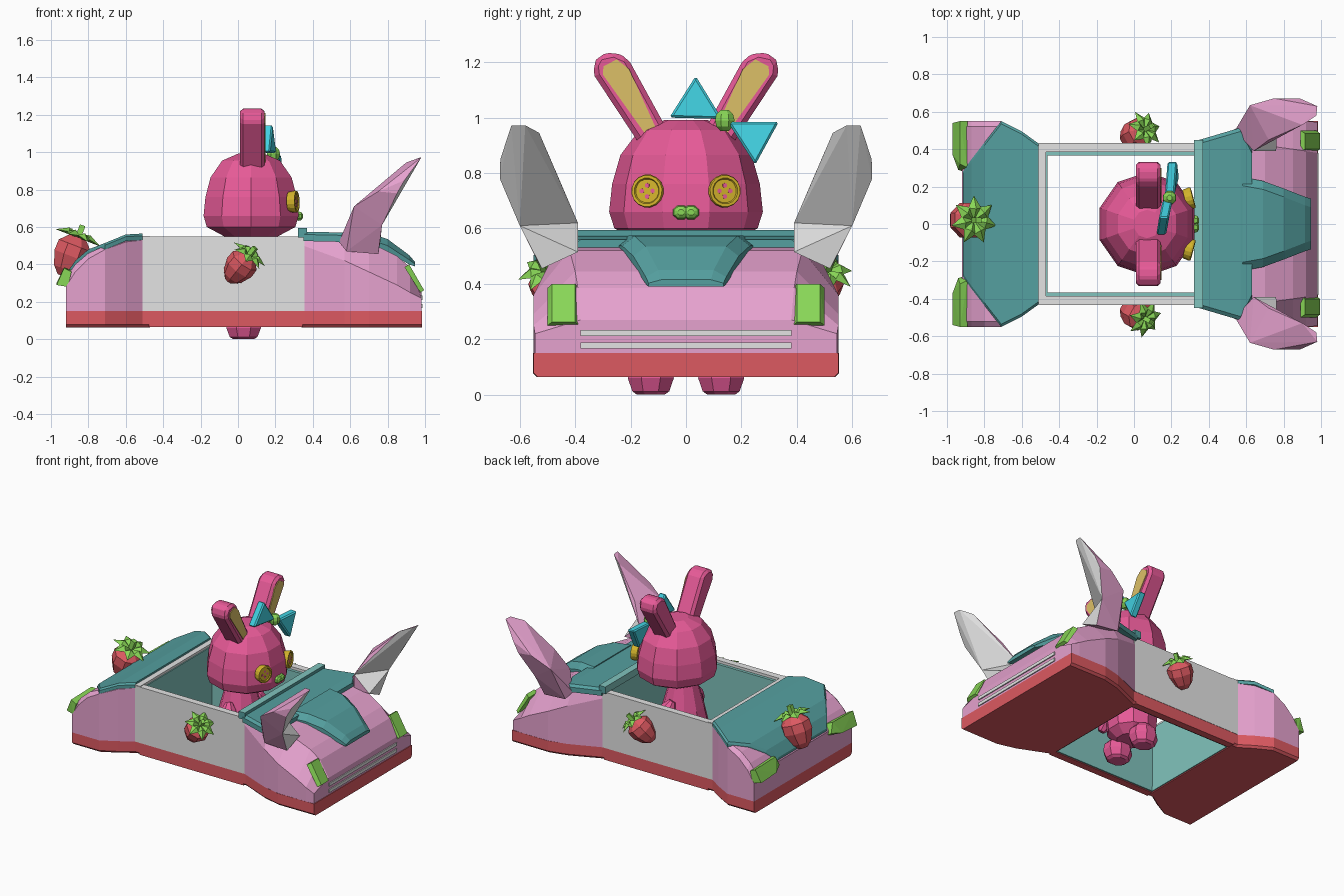
import bpy, bmesh
from math import sin, cos, pi
from mathutils import Vector, Matrix

old = bpy.data.objects.get("Cube")
if old:
    bpy.data.objects.remove(old, do_unlink=True)


def material(name, r, g, b):
    m = bpy.data.materials.new(name)
    m.use_nodes = True
    m.diffuse_color = (r, g, b, 1)
    m.node_tree.nodes["Principled BSDF"].inputs["Base Color"].default_value = (r, g, b, 1)
    return m


PINK = material("soft pink", .79, .36, .62)
RED = material("berry red", .72, .1, .12)
TEAL = material("teal", .09, .35, .35)
AQUA = material("cabin aqua", .22, .55, .51)
GREY = material("pale grey", .77, .77, .77)
HOT = material("hot pink", .82, .105, .32)
GOLD = material("button gold", .66, .46, .025)
SAND = material("inner ear sand", .72, .53, .135)
CYAN = material("ribbon cyan", .055, .65, .77)
GREEN = material("fresh green", .25, .68, .095)


def finish(name, bm, *mats, rule=None, xf=None):
    bmesh.ops.recalc_face_normals(bm, faces=bm.faces)
    if rule:
        for f in bm.faces:
            f.normal_update()
            f.material_index = rule(f)
    me = bpy.data.meshes.new(name)
    bm.to_mesh(me)
    bm.free()
    for m in mats:
        me.materials.append(m)
    ob = bpy.data.objects.new(name, me)
    if xf:
        ob.matrix_world = xf
    bpy.context.collection.objects.link(ob)
    return ob


def hull(name, pts, *mats, bm=None, **kw):
    """Convex solid around a few points."""
    own = bm is None
    bm = bm or bmesh.new()
    vs = [bm.verts.new(p) for p in pts]
    res = bmesh.ops.convex_hull(bm, input=vs)
    junk = {v for v in res["geom_interior"] + res["geom_unused"] if isinstance(v, bmesh.types.BMVert)}
    bmesh.ops.delete(bm, geom=list(junk), context="VERTS")
    if own:
        bmesh.ops.dissolve_limit(bm, angle_limit=.02, verts=bm.verts, edges=bm.edges)
        return finish(name, bm, *mats, **kw)


def loft(name, rings, *mats, **kw):
    """Skin closed rings of equal length and cap the ends."""
    bm = bmesh.new()
    rows = [[bm.verts.new(p) for p in r] for r in rings]
    n = len(rows[0])
    for a, b in zip(rows, rows[1:]):
        for i in range(n):
            j = (i + 1) % n
            bm.faces.new((a[i], a[j], b[j], b[i]))
    bm.faces.new(rows[0])
    bm.faces.new(rows[-1])
    return finish(name, bm, *mats, **kw)


def lathe(name, profile, sides, *mats, scale=(1, 1), **kw):
    rings = [[(r * scale[0] * cos(2 * pi * (i + .5) / sides), r * scale[1] * sin(2 * pi * (i + .5) / sides), z)
              for i in range(sides)] for r, z in profile]
    return loft(name, rings, *mats, **kw)


def box(name, x0, x1, y0, y1, z0, z1, *mats, **kw):
    return hull(name, [(x, y, z) for x in (x0, x1) for y in (y0, y1) for z in (z0, z1)], *mats, **kw)


def section(x, z0, w, zs, wt, zt):
    """Symmetric cross-section with sloped shoulders."""
    return [(x, -w, z0), (x, w, z0), (x, w, zs), (x, wt, zt), (x, -wt, zt), (x, -w, zs)]


def aim(loc, direction, s=1):
    q = Vector(direction).to_track_quat("Z", "Y")
    return Matrix.Translation(loc) @ q.to_matrix().to_4x4() @ Matrix.Scale(s, 4)


def soften(ob, width):
    bev = ob.modifiers.new("soft edge", "BEVEL")
    bev.width = width
    bev.segments = 1


# Car body: rear and nose blocks
rear = [(-.92, .55, .28, .33), (-.87, .55, .36, .40), (-.8, .55, .43, .46), (-.71, .55, .48, .50),
        (-.6, .49, .52, .54), (-.51, .43, .53, .55)]
loft("rear_body", [section(x, .15, w, zs, w - .03, zt) for x, w, zs, zt in rear], PINK)
nose = [(.35, .43, .50, .43, .555), (.57, .52, .42, .46, .54), (.7, .55, .36, .42, .52),
        (.85, .55, .29, .40, .445), (.92, .55, .25, .39, .385), (.98, .545, .22, .38, .27)]
loft("nose_body", [section(x, .15, w, zs, wt, zt) for x, w, zs, wt, zt in nose], PINK)

# Teal lid, hood and hood scoop
lid = [(-.915, .28, .355), (-.87, .345, .42), (-.8, .435, .48), (-.71, .55, .515), (-.6, .495, .56), (-.51, .43, .565)]
loft("rear_lid", [section(x, z - .035, w, z - .012, w - .015, z) for x, w, z in lid], TEAL)
hood = [(.35, .45, .575), (.57, .515, .57), (.63, .40, .56)]
loft("hood", [section(x, z - .05, w, z - .015, w - .02, z) for x, w, z in hood], TEAL)
scoop = [(.58, .25, .575, .07), (.69, .23, .572, .07), (.8, .19, .535, .07), (.915, .145, .45, .05), (.945, .135, .415, .025)]
loft("hood_scoop", [section(x, z - d, w, z - d * .5, w - .045, z) for x, w, z, d in scoop], TEAL)
box("windscreen_sill", .32, .37, -.45, .45, .545, .595, TEAL, AQUA,
    rule=lambda f: int(f.normal.z > .5 or f.normal.x < -.5))

# Red skirt, open under the cabin
skirt_rear = [(-.92, .55), (-.71, .55), (-.6, .49), (-.51, .43), (-.47, .43)]
skirt_nose = [(.34, .43), (.36, .43), (.57, .52), (.7, .552), (.985, .55)]
for name, path in (("rear_skirt", skirt_rear), ("nose_skirt", skirt_nose)):
    loft(name, [[(x, -w, .15), (x, -w, .078), (x, .015 - w, .063), (x, w - .015, .063), (x, w, .078), (x, w, .15)]
                for x, w in path], RED)

# Cabin walls
box("rear_rim", -.512, -.47, -.43, .43, .15, .552, GREY)
box("rear_lining", -.47, -.463, -.38, .38, .07, .535, AQUA)
box("dash_lining", .33, .35, -.4, .4, .07, .555, AQUA)
for s, side in ((1, "left"), (-1, "right")):
    box(side + "_side_panel", -.51, .36, s * .385, s * .432, .15, .548, GREY)
    box(side + "_side_skirt", -.475, .345, s * .38, s * .43, .065, .15, RED)
    hull(side + "_side_lining", [(x, s * y, z) for x in (-.47, .34)
                                 for y, z in ((.39, .07), (.37, .07), (.365, .53), (.39, .53))], AQUA)

    # Bunny-ear fins on the nose
    mid = [(.64, .39, .62), (.77, .60, .61), (.62, .635, .71)]
    low = [(.54, .50, .52), (.64, .39, .52), (.76, .39, .515), (.75, .52, .455), (.58, .53, .47)]
    top = [(.85, .672, .78), (.75, .672, .79), (.89, .67, .85), (.9, .53, .945), (.975, .58, .972), (.98, .63, .972),
           (.72, .45, .76)]
    for part, pts in (("base", low), ("blade", top)):
        hull(f"{side}_fin_{part}", [(x, s * y, z) for x, y, z in mid + pts], PINK, GREY,
             rule=lambda f: int(f.normal.x > .15))

    # Lamps
    hull(side + "_headlamp", [(x, s * y, z) for x, z, e in ((.975, .25, 0), (.995, .262, .016), (.89, .385, 0),
                              (.915, .4, .016)) for y in (.385 + e, .5 - e)], GREEN)
    hull(side + "_tail_lamp", [(-.91, s * .28, .30), (-.89, s * .3, .37), (-.94, s * .29, .32), (-.93, s * .32, .385),
                               (-.97, s * .37, .30), (-.97, s * .54, .29), (-.93, s * .55, .38),
                               (-.89, s * .55, .36), (-.91, s * .55, .28)], GREEN)

# Grille bars
for z in (.166, .211):
    box("grille_bar", .97, .987, -.38, .38, z, z + .022, GREY)


# Strawberries
def strawberry(name, loc, axis, size):
    xf = aim(loc, axis, size)
    lathe(name + "_fruit", [(.03, -.115), (.065, -.08), (.092, -.01), (.09, .045), (.045, .088)], 8, RED, xf=xf)
    bm = bmesh.new()
    for k in range(7):
        turn = Matrix.Rotation(2 * pi * k / 7, 3, "Z")
        leaf = [(0, 0, .085), (.06, .034, .098), (.06, -.034, .098), (.12, 0, .085), (.055, 0, .118)]
        hull("", [turn @ Vector(p) for p in leaf], bm=bm)
    hull("", [(x, y, z) for x in (-.014, .014) for y in (-.014, .014) for z in (.09, .15)], bm=bm)
    finish(name + "_leaves", bm, GREEN, xf=xf)


strawberry("left_strawberry", (.012, .48, .39), (.6, .33, .75), .9)
strawberry("right_strawberry", (.012, -.48, .39), (.6, -.33, .75), .9)
strawberry("rear_strawberry", (-.89, .02, .455), (.36, 0, .93), 1.1)

# Bunny head, torso and limbs
head = [(.5, .54), (.95, .6), (1.02, .66), (.98, .76), (.87, .865), (.62, .955), (.28, .992)]
lathe("head", head, 10, HOT, scale=(.262, .272), xf=Matrix.Translation((.07, 0, 0)))
lathe("torso", [(.1, .1), (.16, .15), (.17, .25), (.14, .38), (.09, .56)], 10, HOT, xf=Matrix.Translation((.02, 0, 0)))
blob = [(.4, -1), (.85, -.6), (1, 0), (.85, .6), (.4, 1)]
foot = [(.6, 0), (.8, .012), (1, .06), (.9, .11), (.5, .15)]
for s, side in ((1, "left"), (-1, "right")):
    lathe(side + "_foot", foot, 8, HOT, scale=(.1, .09), xf=Matrix.Translation((.03, s * .127, 0)))
    lathe(side + "_arm", [(r * .06, z * .12) for r, z in blob], 8, HOT, xf=aim((.05, s * .18, .35), (-.3, -s * .5, 1)))

    # Bunny ears
    rim = [(.07, .96), (.165, .9), (.33, 1.15), (.335, 1.19), (.315, 1.225), (.26, 1.237), (.21, 1.215)]
    ear = hull(side + "_ear", [(x, s * y, z) for x in (.01, .143) for y, z in rim], HOT)
    soften(ear, .018)
    inner = [(.11, .965), (.15, .945), (.3, 1.155), (.298, 1.185), (.25, 1.21), (.205, 1.175)]
    hull(side + "_inner_ear", [(x, s * y, z) for x in (.14, .148) for y, z in inner], SAND)

    # Button eyes with four thread holes
    eye = aim((.302, s * .138, .735), (.95, s * .25, .03))
    lathe(side + "_button_eye", [(.054, -.03), (.06, .004), (.057, .014), (.047, .014), (.043, .008)], 16, GOLD, xf=eye)
    for k in range(4):
        a = pi * k / 2
        hole = Matrix.Translation((.02 * cos(a), .02 * sin(a), .007))
        lathe(side + "_button_hole", [(.009, 0), (.009, .003)], 6, HOT, xf=eye @ hole)

    # Two-lobed nose
    lathe(side + "_nose_lobe", [(r * .03, z * .022) for r, z in blob], 8, GREEN, scale=(1.05, .9),
          xf=aim((.325, s * .018, .658), (1, 0, 0)))

# Ribbon bow
for name, loop in (("upper_bow_loop", [(.145, -.06, 1.0), (.16, .035, 1.15), (.18, .13, .995)]),
                   ("lower_bow_loop", [(.19, .15, .985), (.205, .335, .985), (.215, .25, .83)])):
    soften(hull(name, [(x + d, y, z) for x, y, z in loop for d in (-.026, .026)], CYAN), .008)
lathe("bow_knot", [(r * .038, z * .038) for r, z in blob], 8, GREEN, xf=Matrix.Translation((.19, .14, .99)))
